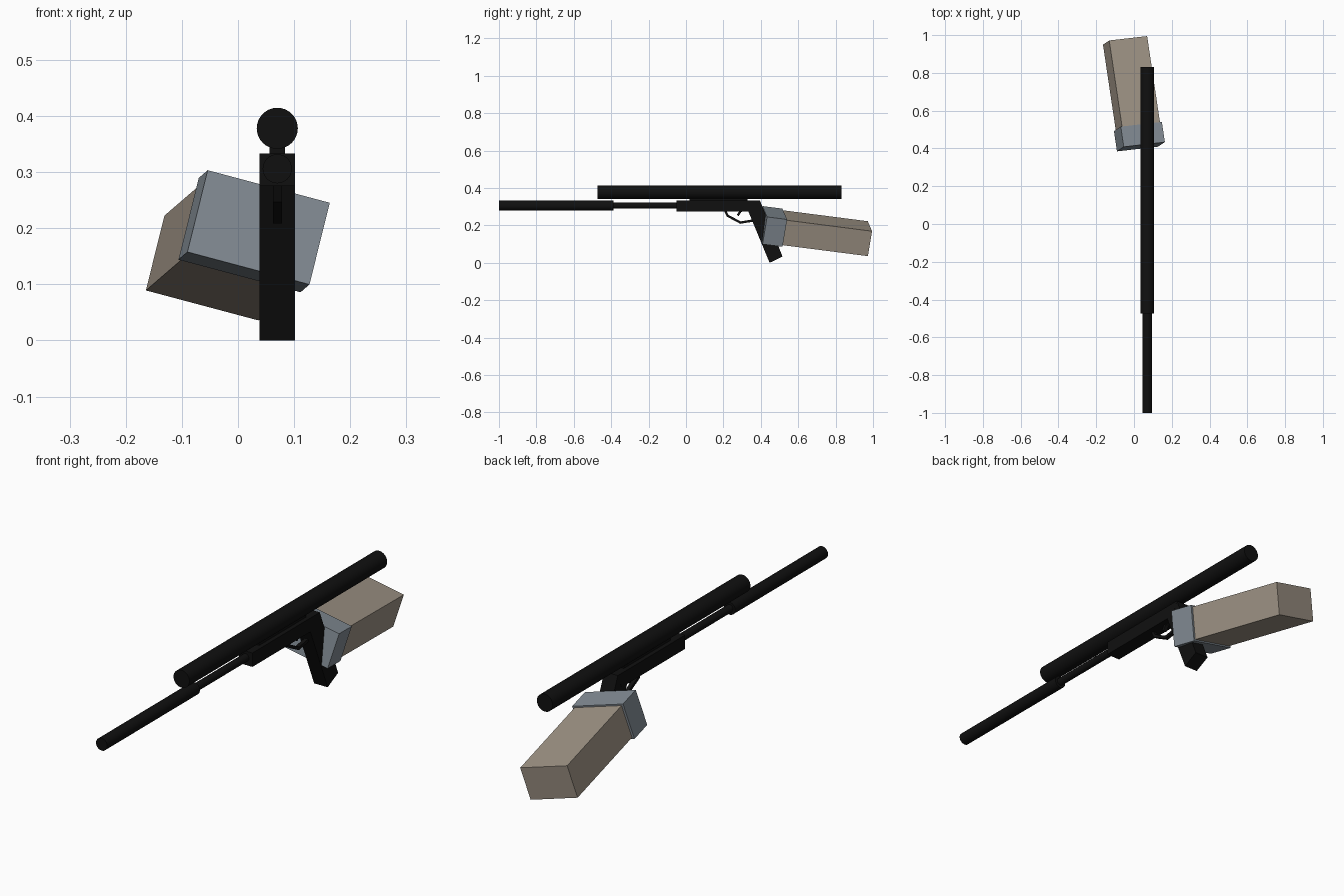
import bpy, bmesh, math
from mathutils import Vector, Matrix

if "Cube" in bpy.data.objects:
    bpy.data.objects.remove(bpy.data.objects["Cube"])

GX = 0.07  # x position of the whole rifle


def material(name, color):
    m = bpy.data.materials.new(name)
    m.diffuse_color = (*color, 1)
    m.use_nodes = True
    m.node_tree.nodes["Principled BSDF"].inputs["Base Color"].default_value = m.diffuse_color
    return m


BLACK = material("black_metal", (0.005, 0.005, 0.005))
GLOVE = material("blue_grey_glove", (0.228, 0.265, 0.300))
SLEEVE = material("tan_sleeve", (0.355, 0.303, 0.244))


def finish(name, bm, mat):
    bmesh.ops.recalc_face_normals(bm, faces=bm.faces)
    me = bpy.data.meshes.new(name)
    bm.to_mesh(me)
    bm.free()
    me.materials.append(mat)
    ob = bpy.data.objects.new(name, me)
    bpy.context.collection.objects.link(ob)
    return ob


def tube(name, y0, y1, z, r):
    """Round bar running along y."""
    bm = bmesh.new()
    mat = Matrix.Translation((GX, (y0 + y1) / 2, z)) @ Matrix.Rotation(math.pi / 2, 4, 'X')
    bmesh.ops.create_cone(bm, cap_ends=True, segments=32, radius1=r, radius2=r,
                          depth=y1 - y0, matrix=mat)
    ob = finish(name, bm, BLACK)
    bpy.ops.object.select_all(action='DESELECT')
    ob.select_set(True)
    bpy.context.view_layer.objects.active = ob
    bpy.ops.object.shade_smooth_by_angle(angle=math.radians(40))


def plate(name, pts, width):
    """Side profile (y, z) extruded across x."""
    bm = bmesh.new()
    f = bm.faces.new([bm.verts.new((GX - width / 2, y, z)) for y, z in pts])
    ext = bmesh.ops.extrude_face_region(bm, geom=[f])
    bmesh.ops.translate(bm, vec=(width, 0, 0),
                        verts=[v for v in ext['geom'] if isinstance(v, bmesh.types.BMVert)])
    finish(name, bm, BLACK)


def strip(name, path, thick, width):
    """Bent strip following a (y, z) path."""
    pts = [Vector(p) for p in path]
    left, right = [], []
    for i, p in enumerate(pts):
        d = (pts[min(i + 1, len(pts) - 1)] - pts[max(i - 1, 0)]).normalized()
        n = Vector((-d.y, d.x)) * thick / 2
        left.append(p + n)
        right.append(p - n)
    plate(name, left + right[::-1], width)


# Barrel, scope and receiver
tube("front_barrel", -1.0, -0.388, 0.306, 0.026)
tube("inner_barrel", -0.39, -0.04, 0.306, 0.016)
tube("scope", -0.473, 0.832, 0.378, 0.0366)
plate("receiver", [(-0.05, 0.275), (0.37, 0.275), (0.395, 0.333), (-0.05, 0.333)], 0.063)
plate("scope_mount", [(0.02, 0.325), (0.33, 0.325), (0.33, 0.36), (0.02, 0.36)], 0.027)

# Grip, trigger guard and trigger
plate("grip", [(0.327, 0.29), (0.447, 0.0), (0.516, 0.034), (0.395, 0.333), (0.34, 0.333)], 0.0625)
strip("trigger_guard", [(0.206, 0.285), (0.222, 0.252), (0.291, 0.215), (0.375, 0.229)], 0.013, 0.016)
strip("trigger", [(0.305, 0.283), (0.290, 0.274), (0.276, 0.253)], 0.012, 0.016)

# Arm: two boxes sharing one tilted axis system
along = Vector((-0.146, 0.979, -0.126)).normalized()
side = Vector((0.960, 0.110, -0.256))
side = (side - along * side.dot(along)).normalized()
up = side.cross(along)
ROT = Matrix((side, along, up)).transposed().to_4x4()
HAND_FRONT = Vector((0.0367, 0.409, 0.2015))


def arm_box(name, start, end, width, height, mat):
    bm = bmesh.new()
    m = (Matrix.Translation(HAND_FRONT + along * (start + end) / 2) @ ROT
         @ Matrix.Diagonal((width, end - start, height, 1)))
    bmesh.ops.create_cube(bm, size=1, matrix=m)
    finish(name, bm, mat)


arm_box("hand", 0.0, 0.109, 0.2265, 0.152, GLOVE)
arm_box("forearm", 0.10, 0.574, 0.209, 0.139, SLEEVE)
